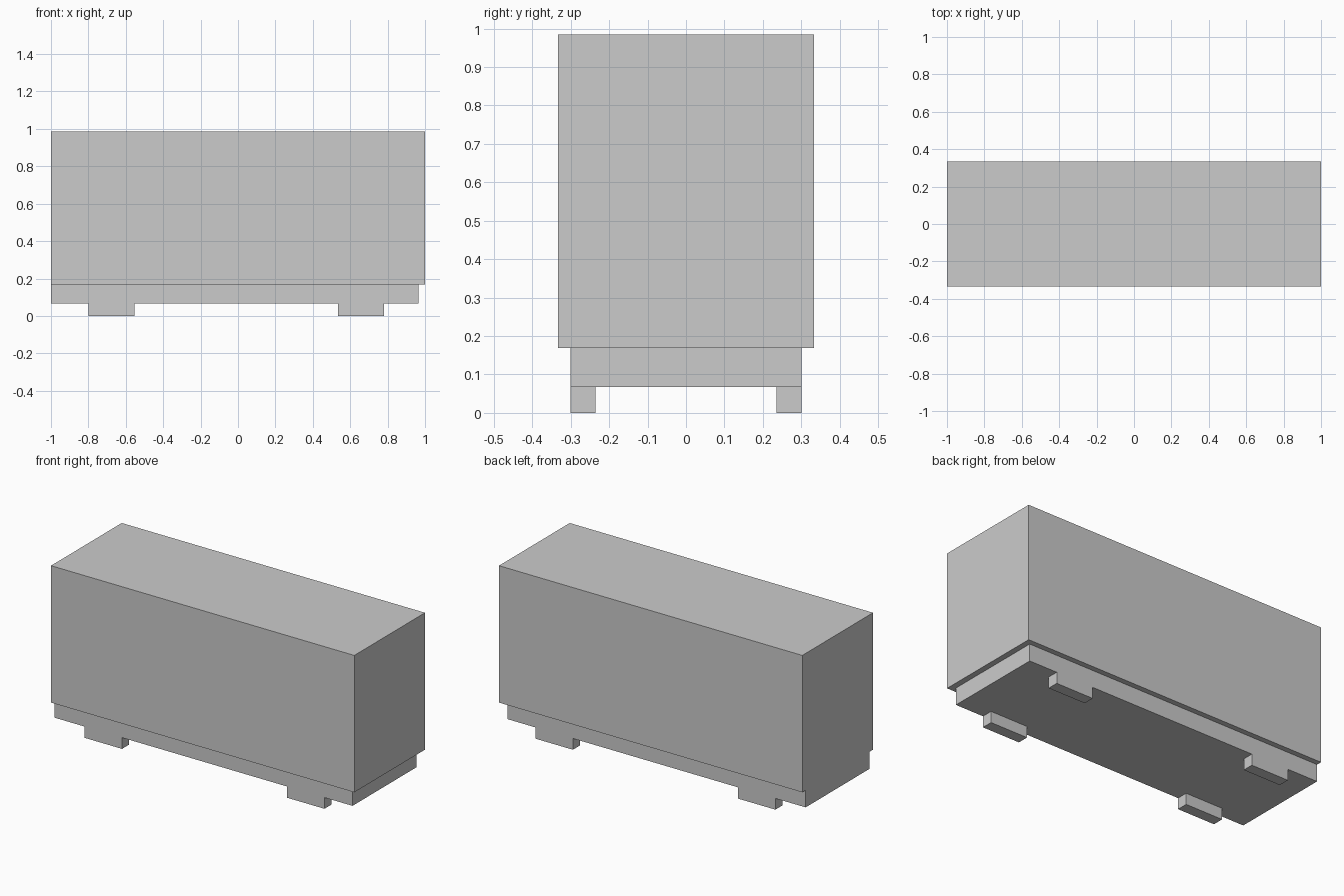
import bpy
import bmesh
from mathutils import Matrix, Vector

if "Cube" in bpy.data.objects:
    bpy.data.objects.remove(bpy.data.objects["Cube"])


def box(name, lo, hi):
    """Axis-aligned box between two corners."""
    lo, hi = Vector(lo), Vector(hi)
    bm = bmesh.new()
    bmesh.ops.create_cube(bm, size=1, matrix=Matrix.Diagonal((*(hi - lo), 1)))
    mesh = bpy.data.meshes.new(name)
    bm.to_mesh(mesh)
    bm.free()
    obj = bpy.data.objects.new(name, mesh)
    obj.location = (lo + hi) / 2
    bpy.context.collection.objects.link(obj)
    return obj


FOOT_TOP, BASE_TOP, TOP = 0.067, 0.169, 0.985
BASE_Y = 0.301

# Main cabinet block
box("cabinet_body", (-1, -0.333, BASE_TOP), (1, 0.333, TOP))

# Recessed plinth, flush with the body at the left end
box("plinth", (-1, -BASE_Y, FOOT_TOP), (0.966, BASE_Y, BASE_TOP))

# Four feet, flush with the plinth's front and back
for side, x in (("left", -0.80), ("right", 0.535)):
    for face, y in (("front", -BASE_Y), ("back", 0.235)):
        box(f"{face}_{side}_foot", (x, y, 0), (x + 0.246, y + 0.066, FOOT_TOP))
